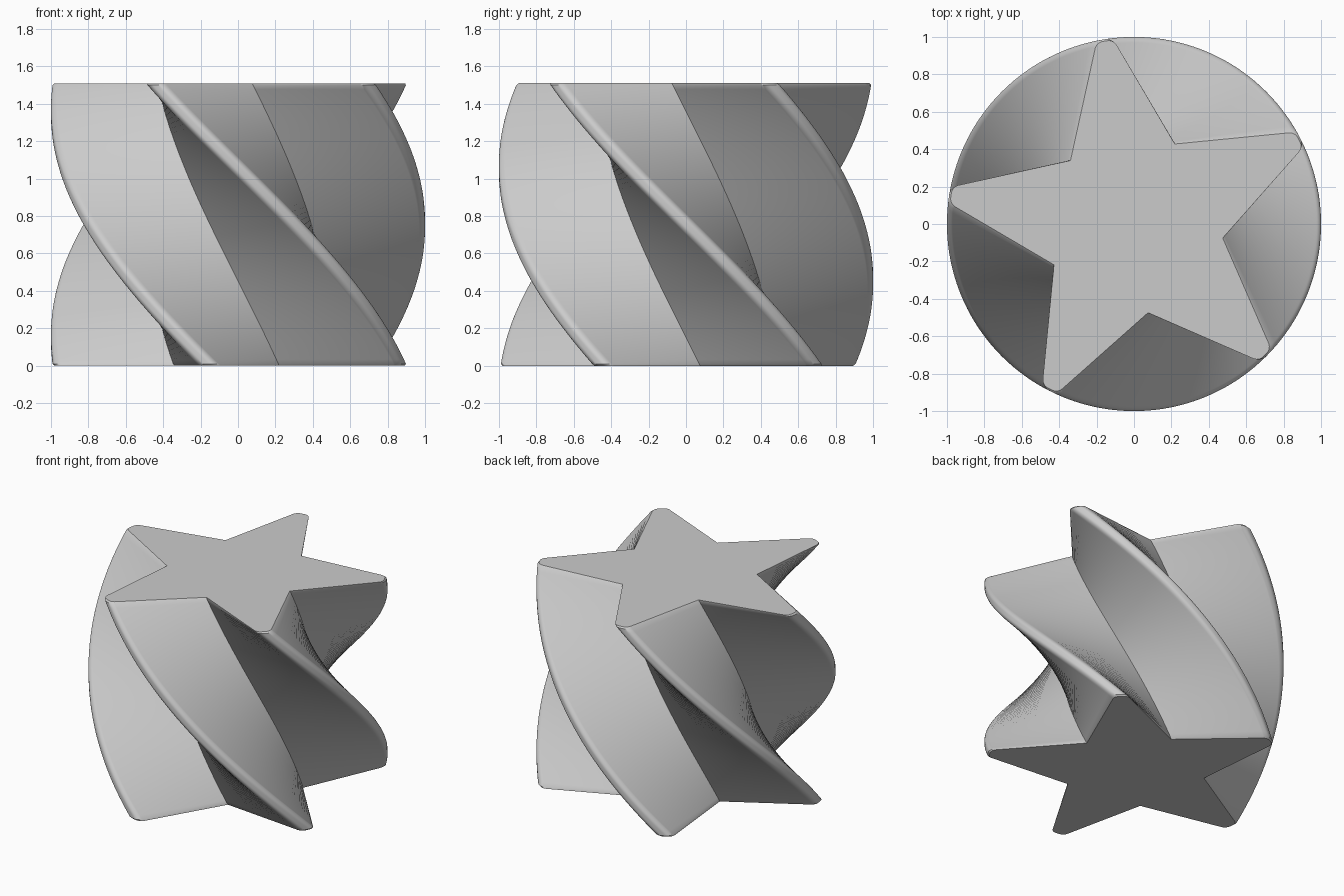
import bpy, bmesh, math
from mathutils import Matrix, Vector

cube = bpy.data.objects.get("Cube")
if cube:
    bpy.data.objects.remove(cube)

POINTS = 5
HEIGHT = 1.51
TWIST = math.radians(-90)
BASE_ANGLE = math.radians(45)
INNER_R = 0.485
STEPS = 64
EDGE = 0.01          # softened rim at both ends
FILLET_R = 0.05
FILLET_SEGS = 6

material = bpy.data.materials.new("plain grey")
material.use_nodes = True
grey = (0.6, 0.6, 0.6, 1)
material.diffuse_color = grey
material.node_tree.nodes["Principled BSDF"].inputs["Base Color"].default_value = grey


def arm_profile():
    """One star arm pointing along +x: valley, then a blunt rounded tip."""
    half = math.pi / POINTS
    slope = math.atan2(0.285, 0.73)            # half angle of the arm
    corner_y = 0.12 * math.tan(slope)
    turn = math.pi / 2 - slope
    cy = corner_y - FILLET_R * math.tan(turn / 2)
    cx = 1 - FILLET_R
    upper = [Vector((cx + FILLET_R * math.cos(a), cy + FILLET_R * math.sin(a), 0))
             for a in (turn * i / FILLET_SEGS for i in range(FILLET_SEGS + 1))]
    lower = [Vector((p.x, -p.y, 0)) for p in reversed(upper)]
    valley = Vector((INNER_R * math.cos(half), -INNER_R * math.sin(half), 0))
    return [valley] + lower + upper


# Star outline
arm = arm_profile()
outline = [Matrix.Rotation(math.tau * k / POINTS, 3, "Z") @ p
           for k in range(POINTS) for p in arm]

# Twisted body, lofted through turned copies of the outline
levels = [(0, 1 - EDGE)]
levels += [(EDGE + (HEIGHT - 2 * EDGE) * i / STEPS, 1) for i in range(STEPS + 1)]
levels += [(HEIGHT, 1 - EDGE)]

bm = bmesh.new()
rings = []
for z, scale in levels:
    turn = Matrix.Rotation(BASE_ANGLE + TWIST * z / HEIGHT, 3, "Z")
    rings.append([bm.verts.new(turn @ p * scale + Vector((0, 0, z))) for p in outline])

count = len(outline)
for low, high in zip(rings, rings[1:]):
    for i in range(count):
        j = (i + 1) % count
        bm.faces.new((low[i], low[j], high[j], high[i]))

# Flat ends
bm.faces.new(rings[-1])
bm.faces.new(list(reversed(rings[0])))
bmesh.ops.recalc_face_normals(bm, faces=bm.faces)

mesh = bpy.data.meshes.new("twisted_star")
bm.to_mesh(mesh)
bm.free()
mesh.materials.append(material)
star = bpy.data.objects.new("twisted_star", mesh)
bpy.context.collection.objects.link(star)

# Smooth flanks, sharp valleys and ends
bpy.ops.object.select_all(action="DESELECT")
star.select_set(True)
bpy.context.view_layer.objects.active = star
bpy.ops.object.shade_smooth_by_angle(angle=math.radians(30))
